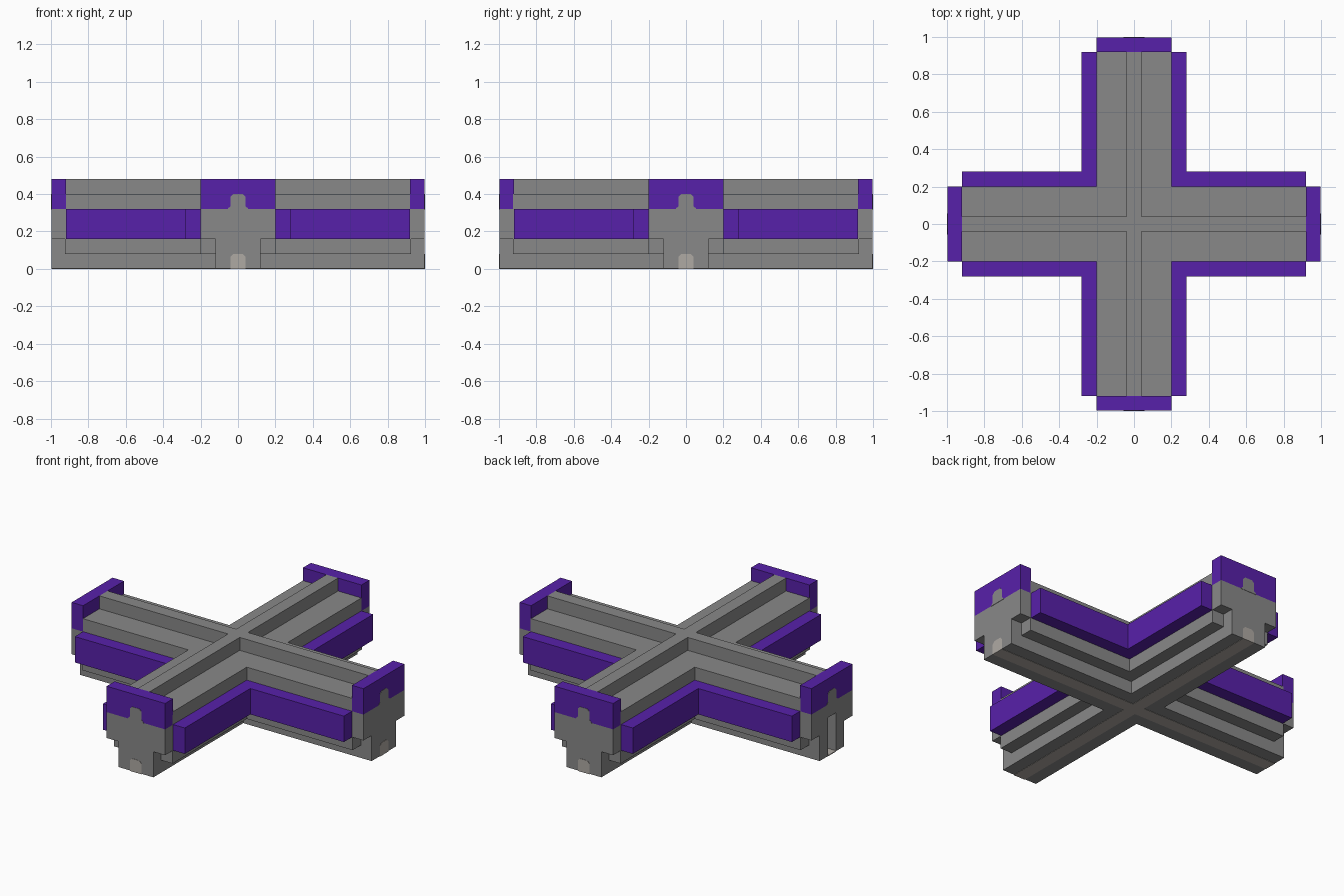
import bpy, bmesh
from math import pi, cos, sin
from mathutils import Matrix

cube = bpy.data.objects.get("Cube")
if cube:
    bpy.data.objects.remove(cube, do_unlink=True)


def material(name, rgb):
    m = bpy.data.materials.new(name)
    m.use_nodes = True
    col = (*rgb, 1)
    m.diffuse_color = col
    m.node_tree.nodes["Principled BSDF"].inputs["Base Color"].default_value = col
    return m


GREY = material("stone grey", (0.25, 0.25, 0.25))
PURPLE = material("purple", (0.097, 0.015, 0.40))
LIGHT = material("pale stone", (0.43, 0.40, 0.37))


def prism(name, outline, direction, mat, turn=0):
    """Extrude a closed outline along a direction, then turn it about z."""
    bm = bmesh.new()
    face = bm.faces.new([bm.verts.new(p) for p in outline])
    ext = bmesh.ops.extrude_face_region(bm, geom=[face], use_keep_orig=True)
    moved = [v for v in ext["geom"] if isinstance(v, bmesh.types.BMVert)]
    bmesh.ops.translate(bm, verts=moved, vec=direction)
    bmesh.ops.recalc_face_normals(bm, faces=bm.faces)
    bm.transform(Matrix.Rotation(turn, 4, "Z"))
    mesh = bpy.data.meshes.new(name)
    bm.to_mesh(mesh)
    bm.free()
    mesh.materials.append(mat)
    ob = bpy.data.objects.new(name, mesh)
    bpy.context.collection.objects.link(ob)
    return ob


def cross(name, w, length, z0, z1, mat):
    """Plus-shaped slab with four equal arms."""
    pts = []
    for k in range(4):
        c, s = cos(k * pi / 2), sin(k * pi / 2)
        for x, y in ((length, -w), (length, w), (w, w)):
            pts.append((x * c - y * s, x * s + y * c, z0))
    prism(name, pts, (0, 0, z1 - z0), mat)


def end_piece(name, half, y0, y1, mat, turn, mirrored=True):
    """Outline in x and z, given as its right half, between two depths."""
    pts = half + [(-x, z) for x, z in reversed(half)]
    prism(name, [(x, y0, z) for x, z in pts], (0, y1 - y0, 0), mat, turn)


# Stacked layers of the crossing corridors
END = 0.92
cross("floor_strip", 0.04, 0.998, 0, 0.005, LIGHT)
cross("base_course", 0.12, END + 0.004, 0.002, 0.08, GREY)
cross("main_body", 0.2, END + 0.004, 0.08, 0.4, GREY)
cross("side_band", 0.28, END, 0.16, 0.32, PURPLE)
cross("roof_ridge", 0.04, END, 0.4, 0.48, GREY)

# Floor junction with cut corners
prism("floor_junction",
      [(0.06 * cos(pi / 8 + k * pi / 4), 0.06 * sin(pi / 8 + k * pi / 4), 0) for k in range(8)],
      (0, 0, 0.005), LIGHT)

# End walls, one per arm
FACE = -0.998
wall = [(0.12, 0.002), (0.12, 0.16), (0.2, 0.16), (0.2, 0.32)]
doorway = [(0.04, 0.24), (0.04, 0.002)]
cap = [(0.2, 0.32), (0.2, 0.48)]
tab = [(0.055, 0.318), (0.052, 0.325), (0.04, 0.335), (0.04, 0.385), (0.025, 0.4)]
arch = [(0.04, 0), (0.04, 0.065), (0.025, 0.08)]

for k, side in enumerate(("front", "left", "back", "right")):
    turn = k * pi / 2
    is_open = side == "right"
    end_piece(side + "_end_wall", (doorway if is_open else []) + wall, FACE, -END, GREY, turn)
    end_piece(side + "_end_cap", cap, FACE, -END, PURPLE, turn)
    end_piece(side + "_cap_tab", tab, -1, FACE + 0.001, GREY, turn)
    if not is_open:
        end_piece(side + "_door", arch, -1, FACE + 0.001, LIGHT, turn)
